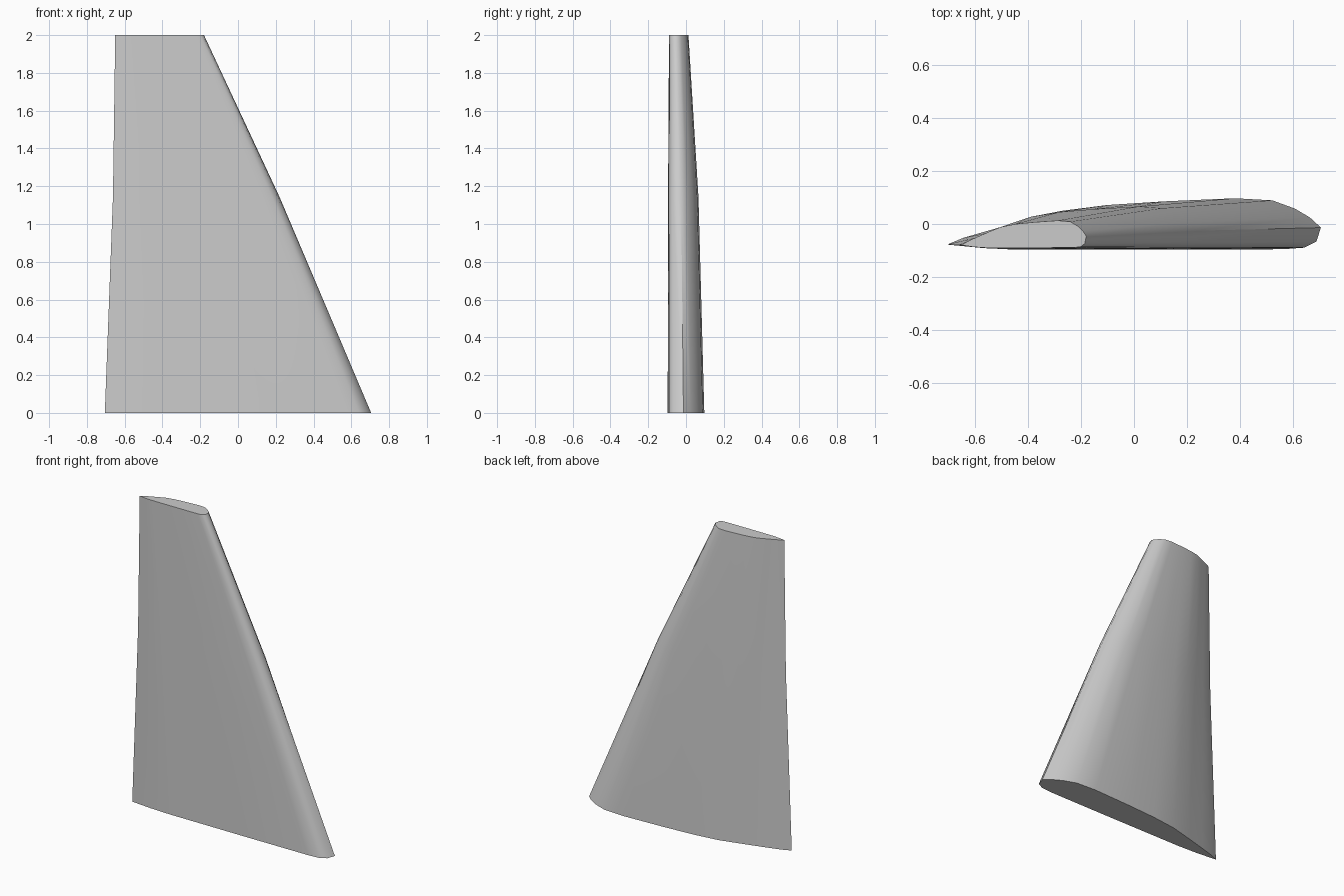
import bpy, bmesh, math

cube = bpy.data.objects.get("Cube")
if cube:
    bpy.data.objects.remove(cube, do_unlink=True)

# Plain grey finish
grey = bpy.data.materials.new("plain_grey")
grey.use_nodes = True
grey.diffuse_color = (0.6, 0.6, 0.6, 1)
grey.node_tree.nodes["Principled BSDF"].inputs["Base Color"].default_value = (0.6, 0.6, 0.6, 1)

# Airfoil outline: chord fraction from trailing edge, thickness fraction
profile = [(0, .1), (.043, .23), (.105, .36), (.2, .55), (.31, .76), (.43, .87),
           (.58, .94), (.77, 1), (.87, .96), (.93, .8), (.97, .63), (1, .43),
           (.988, .16), (.955, .04), (.9, .01), (.6, 0), (.2, 0), (.1, .03)]

# Stations: height, trailing x, leading x, flat side y, curved side y
stations = [(0, -.705, .705, -.097, .097),
            (1.143, -.662, .22, -.095, .066),
            (2, -.65, -.18, -.09, .013)]

# Loft the wing through its stations and cap both ends
bm = bmesh.new()
rings = [[bm.verts.new((x0 + u * (x1 - x0), y0 + v * (y1 - y0), z)) for u, v in profile]
         for z, x0, x1, y0, y1 in stations]
n = len(profile)
for low, high in zip(rings, rings[1:]):
    for i in range(n):
        j = (i + 1) % n
        bm.faces.new((low[i], low[j], high[j], high[i]))
bm.faces.new(rings[0])
bm.faces.new(rings[-1])
bmesh.ops.recalc_face_normals(bm, faces=bm.faces)
mesh = bpy.data.meshes.new("wing_panel")
bm.to_mesh(mesh)
bm.free()
mesh.materials.append(grey)
wing = bpy.data.objects.new("wing_panel", mesh)
bpy.context.collection.objects.link(wing)

# Smooth skin with sharp end caps and trailing edge
bpy.ops.object.select_all(action="DESELECT")
wing.select_set(True)
bpy.context.view_layer.objects.active = wing
bpy.ops.object.shade_smooth_by_angle(angle=math.radians(50))
